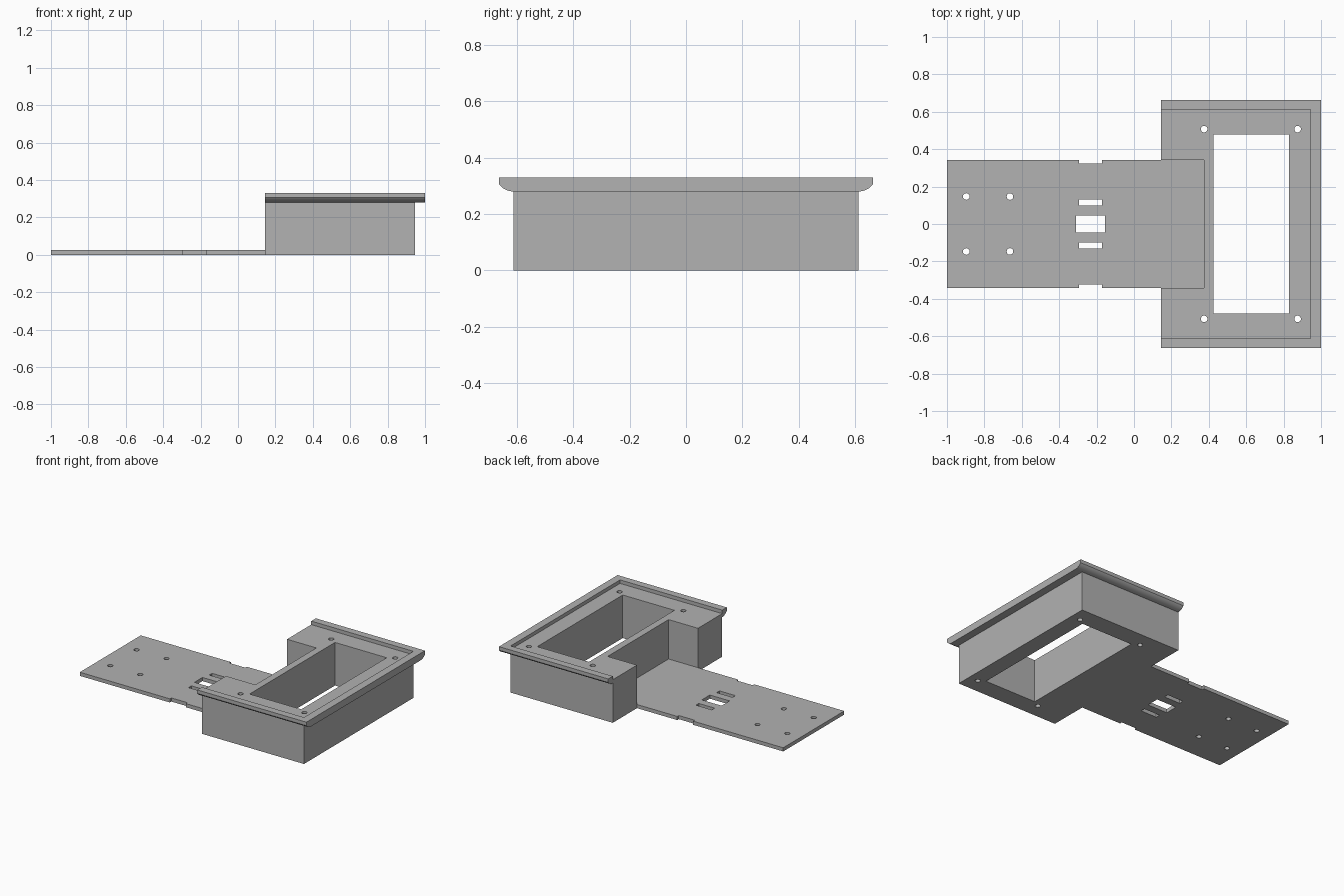
import bpy
import bmesh
import math
from mathutils import Vector

cube = bpy.data.objects.get("Cube")
if cube:
    bpy.data.objects.remove(cube, do_unlink=True)

grey = bpy.data.materials.new("mid_grey")
grey.use_nodes = True
colour = (0.445, 0.445, 0.445, 1)
grey.diffuse_color = colour
grey.node_tree.nodes["Principled BSDF"].inputs["Base Color"].default_value = colour


def prism(name, points, direction):
    """Solid made by extruding a closed outline along a direction."""
    bm = bmesh.new()
    face = bm.faces.new([bm.verts.new(p) for p in points])
    result = bmesh.ops.extrude_face_region(bm, geom=[face])
    moved = [v for v in result["geom"] if isinstance(v, bmesh.types.BMVert)]
    bmesh.ops.translate(bm, verts=moved, vec=Vector(direction))
    bmesh.ops.recalc_face_normals(bm, faces=bm.faces)
    mesh = bpy.data.meshes.new(name)
    bm.to_mesh(mesh)
    bm.free()
    mesh.materials.append(grey)
    obj = bpy.data.objects.new(name, mesh)
    bpy.context.collection.objects.link(obj)
    return obj


def box(name, x0, x1, y0, y1, z0, z1):
    outline = [(x0, y0, z0), (x1, y0, z0), (x1, y1, z0), (x0, y1, z0)]
    return prism(name, outline, (0, 0, z1 - z0))


def drill(x, y, radius=0.0175, sides=32):
    angles = [math.tau * i / sides for i in range(sides)]
    ring = [(x + radius * math.cos(a), y + radius * math.sin(a), -0.1) for a in angles]
    return prism("hole_cutter", ring, (0, 0, 1))


def cut(target, cutter):
    cutter.hide_render = True
    mod = target.modifiers.new("cut", "BOOLEAN")
    mod.operation = "DIFFERENCE"
    mod.solver = "EXACT"
    mod.object = cutter
    bpy.context.view_layer.objects.active = target
    bpy.ops.object.modifier_apply(modifier=mod.name)
    bpy.data.objects.remove(cutter, do_unlink=True)


X0, X1, LIP_X = 0.145, 0.945, 1.0      # block ends and lip end
BODY_Y, LIP_Y, PLATE_Y = 0.612, 0.663, 0.341
LIP_Z, FLOOR_Z, TOP_Z = 0.28, 0.305, 0.33
WALL_X, PLATE_Z = 0.375, 0.026

# Frame block: cross-section with a rounded lip underside, run along x
radius, steps = 0.0645, 10
sweep = math.asin((LIP_Y - BODY_Y) / radius)
half = [(BODY_Y, 0)]
for i in range(steps + 1):
    a = sweep * i / steps
    half.append((BODY_Y + radius * math.sin(a), LIP_Z + radius * (1 - math.cos(a))))
half.append((LIP_Y, TOP_Z))
section = half + [(-y, z) for y, z in reversed(half)]
frame = prism("frame_block", [(X0, y, z) for y, z in section], (LIP_X - X0, 0, 0))

# Overhanging end lip, recessed tray, window opening and plate bay
cut(frame, box("under_lip_cutter", X1, 1.2, -1, 1, -0.1, LIP_Z))
cut(frame, box("tray_cutter", 0, X1, -BODY_Y, BODY_Y, FLOOR_Z, 0.5))
cut(frame, box("window_cutter", 0.425, 0.83, -0.478, 0.478, -0.1, 0.6))
cut(frame, box("bay_cutter", 0, WALL_X, -PLATE_Y, PLATE_Y, -0.1, 0.6))
for x in (0.375, 0.875):
    for side in (-1, 1):
        cut(frame, drill(x, side * 0.507))

# Base plate with slots, edge notches and screw holes
plate = box("base_plate", -1, WALL_X, -PLATE_Y, PLATE_Y, 0, PLATE_Z)
cut(plate, box("centre_cutter", -0.31, -0.155, -0.045, 0.045, -0.1, 0.1))
for side in (-1, 1):
    for near, far in ((0.1, 0.132), (0.324, 0.4)):
        low, high = sorted((side * near, side * far))
        cut(plate, box("slot_cutter", -0.295, -0.17, low, high, -0.1, 0.1))
    for x in (-0.897, -0.663):
        cut(plate, drill(x, side * 0.147))

# Smooth the round surfaces, keep edges sharp
bpy.ops.object.select_all(action="DESELECT")
for obj in (frame, plate):
    obj.select_set(True)
bpy.context.view_layer.objects.active = frame
bpy.ops.object.shade_smooth_by_angle(angle=math.radians(25))
